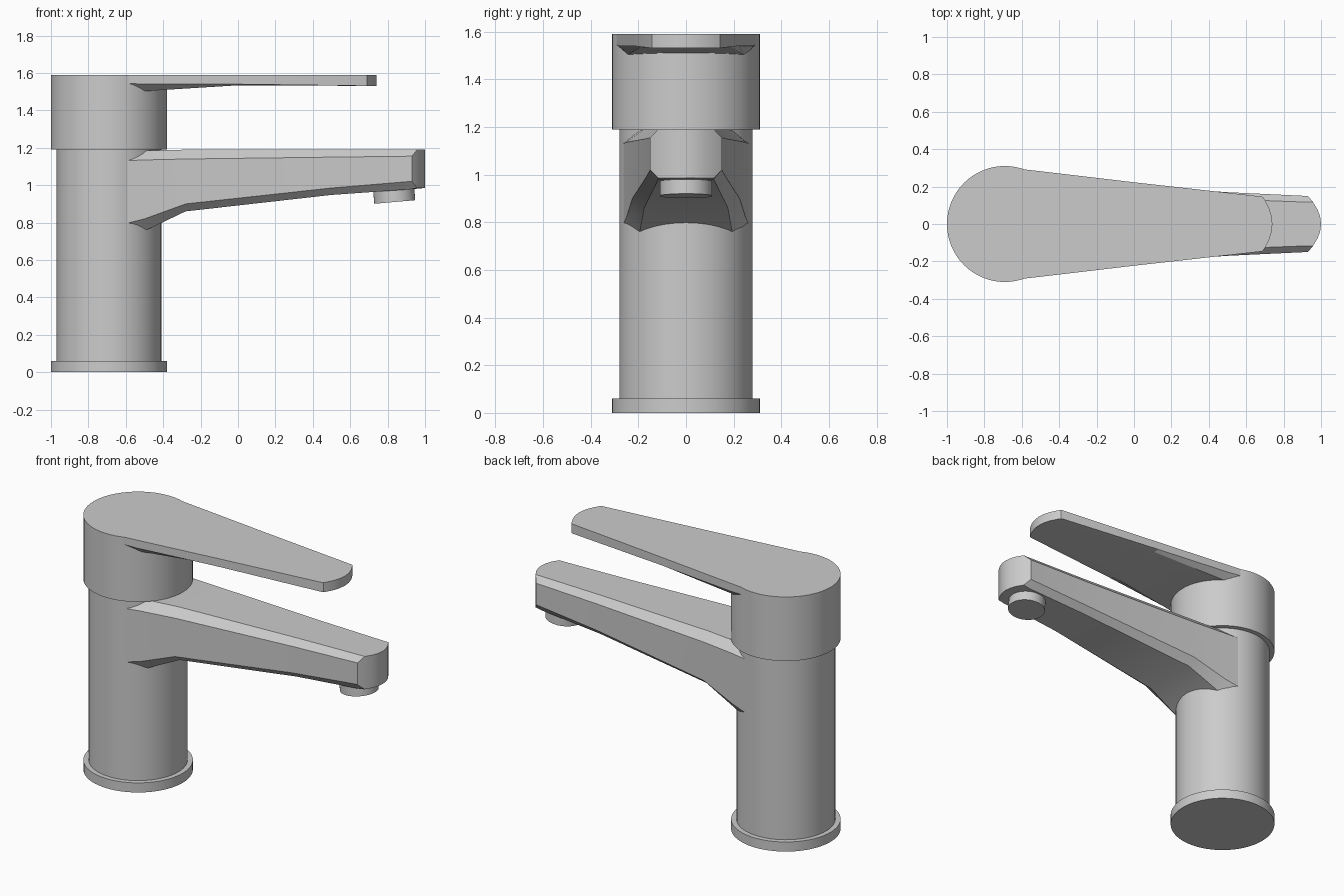
import bpy, bmesh, math

if "Cube" in bpy.data.objects:
    bpy.data.objects.remove(bpy.data.objects["Cube"])

AXIS_X = -0.69


def finish(obj, angle=25):
    bpy.ops.object.select_all(action='DESELECT')
    obj.select_set(True)
    bpy.context.view_layer.objects.active = obj
    bpy.ops.object.shade_smooth_by_angle(angle=math.radians(angle))


def cylinder(name, x, z0, z1, radius, sides=64, tilt=0.0):
    bpy.ops.mesh.primitive_cylinder_add(
        vertices=sides, radius=radius, depth=z1 - z0,
        location=(x, 0, (z0 + z1) / 2), rotation=(0, tilt, 0))
    obj = bpy.context.object
    obj.name = name
    finish(obj)
    return obj


def loft(name, sections, columns, bulge, angle=25):
    """Sections: x, half width, top edge z, top z, bottom edge z, bottom z.
    The outermost columns use the edge heights; the end bulges in plan."""
    bm = bmesh.new()
    us = [-u for u in reversed(columns) if u] + list(columns)
    n = len(us)
    top, bottom = [], []
    for i, (x, w, te, t, be, b) in enumerate(sections):
        last = i == len(sections) - 1
        top.append([])
        bottom.append([])
        for u in us:
            px = x - bulge * u * u if last else x
            edge = abs(u) == 1
            top[i].append(bm.verts.new((px, u * w, te if edge else t)))
            bottom[i].append(bm.verts.new((px, u * w, be if edge else b)))
    for i in range(len(sections) - 1):
        for rows in (top, bottom):
            for j in range(n - 1):
                bm.faces.new((rows[i][j], rows[i + 1][j],
                              rows[i + 1][j + 1], rows[i][j + 1]))
        for j in (0, n - 1):
            bm.faces.new((top[i][j], top[i + 1][j],
                          bottom[i + 1][j], bottom[i][j]))
    for i in (0, len(sections) - 1):
        for j in range(n - 1):
            bm.faces.new((top[i][j], top[i][j + 1],
                          bottom[i][j + 1], bottom[i][j]))
    bmesh.ops.recalc_face_normals(bm, faces=bm.faces)
    mesh = bpy.data.meshes.new(name)
    bm.to_mesh(mesh)
    bm.free()
    obj = bpy.data.objects.new(name, mesh)
    bpy.context.collection.objects.link(obj)
    finish(obj, angle)
    return obj


# Base flange, column and cartridge head
cylinder("base_flange", AXIS_X, 0.0, 0.06, 0.31)
cylinder("body_column", AXIS_X, 0.05, 1.195, 0.28)
cylinder("handle_head", AXIS_X, 1.19, 1.59, 0.31)

# Spout: flares down into the column, rounded in plan at the tip
loft("spout", [
    (-0.62, 0.265, 1.13, 1.18, 0.79, 0.697),
    (-0.50, 0.25, 1.135, 1.185, 0.82, 0.755),
    (-0.28, 0.225, 1.14, 1.19, 0.90, 0.86),
    (0.50, 0.170, 1.15, 1.19, 0.985, 0.948),
    (0.92, 0.150, 1.155, 1.19, 1.02, 0.978),
    (1.00, 0.150, 1.155, 1.19, 1.02, 0.985),
], (0, 0.25, 0.5, 0.78, 1), 0.07)

# Aerator nozzle, slightly tilted
cylinder("aerator", 0.833, 0.91, 1.03, 0.11, 40, math.radians(-5))

# Flat lever with a chamfered underside near the head
loft("lever", [
    (-0.59, 0.292, 1.59, 1.59, 1.545, 1.495),
    (-0.50, 0.282, 1.59, 1.59, 1.54, 1.503),
    (0.00, 0.223, 1.59, 1.59, 1.54, 1.534),
    (0.68, 0.147, 1.59, 1.59, 1.531, 1.531),
    (0.74, 0.143, 1.59, 1.59, 1.53, 1.53),
], (0, 0.3, 0.6, 0.86, 1), 0.05)
